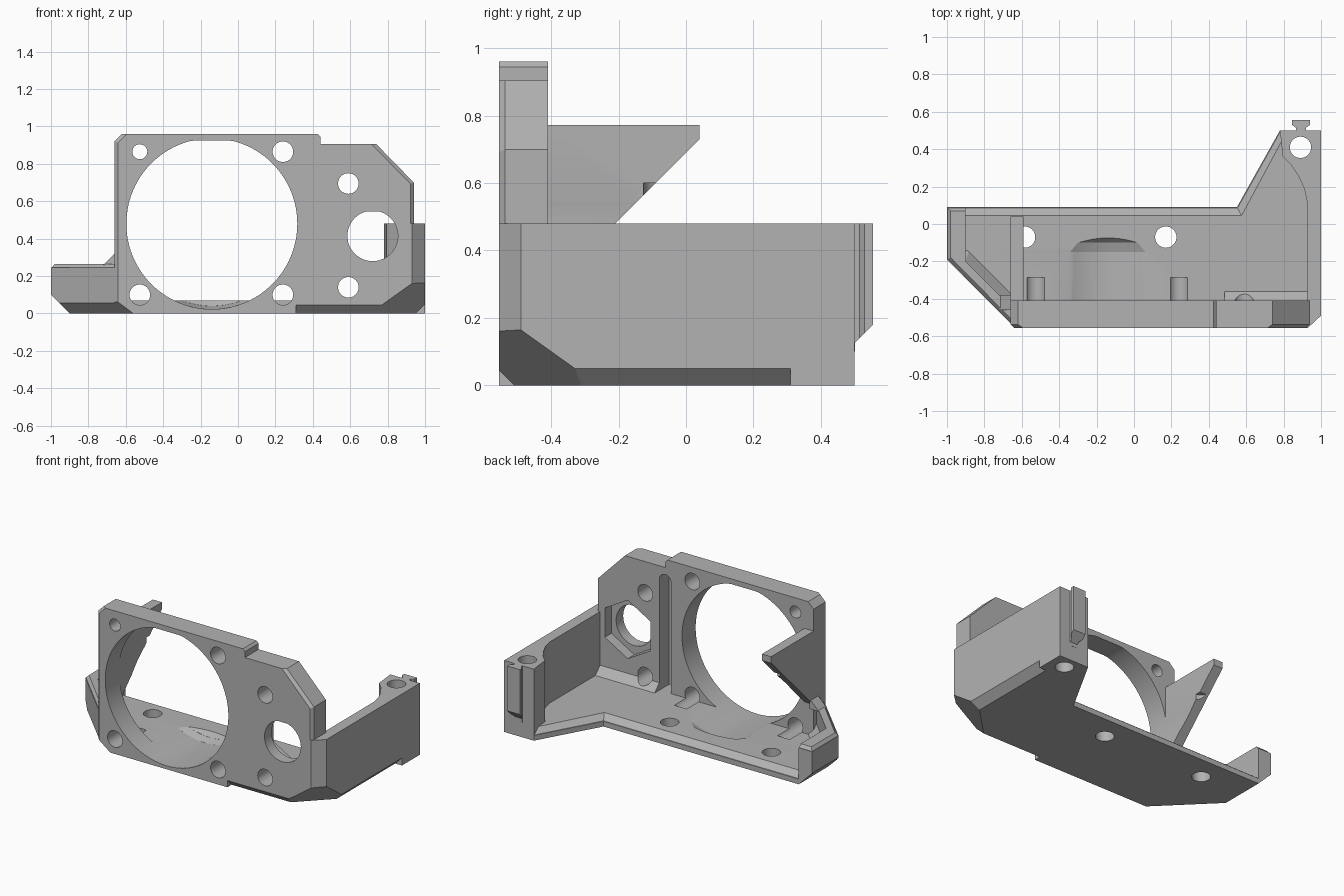
import bpy, bmesh, math
from mathutils import Vector, Matrix

if "Cube" in bpy.data.objects:
    bpy.data.objects.remove(bpy.data.objects["Cube"])

grey = bpy.data.materials.new("plain grey")
grey.use_nodes = True
grey.diffuse_color = (0.45, 0.45, 0.45, 1)
grey.node_tree.nodes["Principled BSDF"].inputs["Base Color"].default_value = grey.diffuse_color
FRONT, BACK, FLOOR = -0.555, -0.41, 0.07


def finish(name, bm):
    bmesh.ops.recalc_face_normals(bm, faces=bm.faces)
    me = bpy.data.meshes.new(name)
    bm.to_mesh(me)
    bm.free()
    me.materials.append(grey)
    ob = bpy.data.objects.new(name, me)
    bpy.context.collection.objects.link(ob)
    return ob


def prism(name, axis, pts, a, b, end=None, bevel=None):
    """Extrude a profile along an axis from a to b, optionally lofting to a second profile."""
    place = {"x": lambda u, v, t: (t, u, v), "y": lambda u, v, t: (u, t, v),
             "z": lambda u, v, t: (u, v, t)}[axis]
    bm = bmesh.new()
    lo = [bm.verts.new(place(u, v, a)) for u, v in pts]
    hi = [bm.verts.new(place(u, v, b)) for u, v in (end or pts)]
    bm.faces.new(lo)
    bm.faces.new(hi)
    for i in range(len(lo)):
        j = (i + 1) % len(lo)
        bm.faces.new((lo[i], lo[j], hi[j], hi[i]))
    if bevel:
        edges = [e for e in bm.edges if bevel(*e.verts)]
        bmesh.ops.bevel(bm, geom=edges, offset=0.018, segments=1, affect="EDGES")
    return finish(name, bm)


def circle(x, y, r, n=40, turn=0.0, top=9.0):
    return [(x + r * math.cos(turn + math.tau * i / n),
             min(top, y + r * math.sin(turn + math.tau * i / n))) for i in range(n)]


def slab_cutter(name, co, normal):
    """Big block whose base lies on the given plane, on the side the normal points to."""
    bm = bmesh.new()
    turn = Vector(normal).to_track_quat("Z", "Y").to_matrix().to_4x4()
    bmesh.ops.create_cube(bm, size=1.6, matrix=Matrix.Translation(co) @ turn @ Matrix.Translation((0, 0, 0.8)))
    return finish(name, bm)


# Floor with a sloped rear rim
edge = [(-1, -0.19), (-0.635, FRONT), (0.93, FRONT), (1, -0.49), (1, 0.5)]
body = prism("bracket_body", "z", edge + [(0.78, 0.5), (0.55, 0.09), (-1, 0.09)], 0, 0.035)
rim = prism("floor_top", "z", edge + [(0.78, 0.5), (0.55, 0.09), (-1, 0.09)], 0.03, FLOOR,
            end=edge + [(0.82, 0.5), (0.575, 0.045), (-1, 0.045)])

# Upright front plate, side edges beveled
outline = [(-0.66, 0), (0.94, 0), (0.94, 0.7), (0.74, 0.905), (0.44, 0.905), (0.44, 0.945),
           (0.425, 0.96), (-0.62, 0.96), (-0.66, 0.92)]


def side_edge(p, q):
    mid = (p.co + q.co) / 2
    return p.co.y < -0.5 and q.co.y < -0.5 and (mid.x < -0.63 or mid.x > 0.8)


plate = prism("front_plate", "y", outline, FRONT, BACK, bevel=side_edge)

# Right wall flowing into the rear post
curve = [(0.785, 0.46), (0.795, 0.36), (0.84, 0.315), (0.88, 0.255), (0.91, 0.19), (0.925, 0.12)]
wall = prism("right_wall", "z", [(0.9, FRONT), (0.93, FRONT), (1, -0.49), (1, 0.5), (0.78, 0.5)] + curve
             + [(0.925, -0.43), (0.9, -0.43)], 0, 0.48)
tail = [(0.865, 0.49), (0.865, 0.515), (0.845, 0.53), (0.845, 0.555),
        (0.94, 0.555), (0.94, 0.53), (0.92, 0.515), (0.92, 0.49)]
dovetail = prism("dovetail", "z", tail, 0.1, 0.48)

# Low left wall with beveled crest and a sloped foot
inner = [(-0.64, -0.46), (-0.9, -0.2), (-0.9, 0.09)]
low = [(-1, 0.09), (-1, -0.19), (-0.635, FRONT), (-0.62, -0.5)]
left_wall = prism("left_wall", "z", low + inner, 0, 0.245)
crest = prism("left_wall_crest", "z", low + inner, 0.24, 0.265,
              end=[(-0.98, 0.07), (-0.98, -0.18), (-0.635, -0.53), (-0.62, -0.5),
                   (-0.64, -0.46), (-0.9, -0.2), (-0.9, 0.07)])
foot = prism("left_wall_foot", "z", [(-0.95, -0.18), (-0.66, -0.47), (-0.61, -0.4), (-0.88, -0.13)],
             0.05, 0.14, end=[(-0.95, -0.18), (-0.66, -0.47), (-0.65, -0.45), (-0.9, -0.2)])
gusset = prism("left_gusset", "y", [(-0.72, 0.26), (-0.65, 0.26), (-0.65, 0.33)], -0.46, -0.38)

# Triangular fin and the sloped fillet behind the plate
fin = prism("side_fin", "x", [(-0.43, 0.26), (0.04, 0.73), (0.04, 0.773), (-0.43, 0.773)], -0.66, -0.592)
fillet = prism("plate_fillet", "x", [(-0.42, 0.05), (-0.34, 0.05), (-0.42, 0.13)], 0.485, 0.95)

# Large round opening and its scoop in the floor
cx, cz, r = -0.14, 0.48, 0.457
ring = [circle(cx, cz, k, 96, top=0.925) for k in (r, r, 0.44, 0.405)]
stops = [-0.7, -0.15, -0.1, -0.07]
cutters = [prism("opening_cut", "y", ring[0], stops[0], stops[1])]
cutters += [prism("scoop_cut", "y", ring[i], stops[i] - 0.0005, stops[i + 1], end=ring[i + 1]) for i in (1, 2)]

# Screw holes through the plate, some running on as grooves in the floor
for x, z, rad, stop in [(-0.525, 0.865, 0.04, -0.35), (0.24, 0.865, 0.055, -0.35), (-0.525, 0.1, 0.055, -0.285),
                        (0.24, 0.1, 0.055, -0.285), (0.59, 0.695, 0.055, -0.35), (0.59, 0.14, 0.055, -0.3)]:
    cutters.append(prism("plate_hole_cut", "y", circle(x, z, rad), -0.7, stop))

# Shaft hole with hexagonal pocket, and the rounded cable groove
cutters.append(prism("shaft_cut", "y", circle(0.72, 0.415, 0.135, 48, top=0.545), -0.7, -0.3))
cutters.append(prism("hex_cut", "y", circle(0.72, 0.415, 0.196, 6, math.pi / 6), -0.48, -0.35))
groove = circle(0.442, 0.815, 0.043, 24)[:13]
cutters.append(prism("groove_cut", "y", groove + [(0.399, FLOOR), (0.485, FLOOR)], -0.515, -0.39))

# Vertical holes in floor and post
for x, y in [(-0.585, -0.07), (0.17, -0.07), (0.89, 0.41)]:
    cutters.append(prism("vertical_hole_cut", "z", circle(x, y, 0.057), -0.1, 0.6))

# Chamfers under the body
cutters.append(slab_cutter("corner_cut", (0.95, -0.45, 0.1), (1, -1, -1.4)))
cutters.append(slab_cutter("diagonal_cut", (-0.8, -0.315, 0), (-1, -1, -1.33)))
cutters.append(slab_cutter("left_cut", (-0.9, 0, 0), (-1, 0, -1)))
cutters.append(prism("front_cut", "x", [(-0.565, 0.055), (-0.565, -0.01), (-0.5, -0.01)], 0.31, 1.1))
cutters.append(prism("right_cut", "y", [(1.01, 0.06), (1.01, -0.01), (0.94, -0.01)], -0.7, 0.31))
cutters.append(prism("dovetail_cut", "x", [(0.501, 0.05), (0.501, 0.125), (0.57, 0.194), (0.57, 0.05)], 0.8, 0.99))

# Join the parts, cut them, then discard the helpers
parts = [rim, plate, wall, dovetail, left_wall, crest, foot, gusset, fin, fillet]
for op, tools in (("UNION", parts), ("DIFFERENCE", cutters)):
    for tool in tools:
        mod = body.modifiers.new(tool.name, "BOOLEAN")
        mod.operation, mod.solver, mod.object = op, "EXACT", tool
bpy.context.view_layer.update()
done = bpy.data.meshes.new_from_object(body.evaluated_get(bpy.context.evaluated_depsgraph_get()))
body.modifiers.clear()
body.data = done
for tool in parts + cutters:
    bpy.data.objects.remove(tool)

bpy.ops.object.select_all(action="DESELECT")
body.select_set(True)
bpy.context.view_layer.objects.active = body
bpy.ops.object.shade_smooth_by_angle(angle=math.radians(25))
